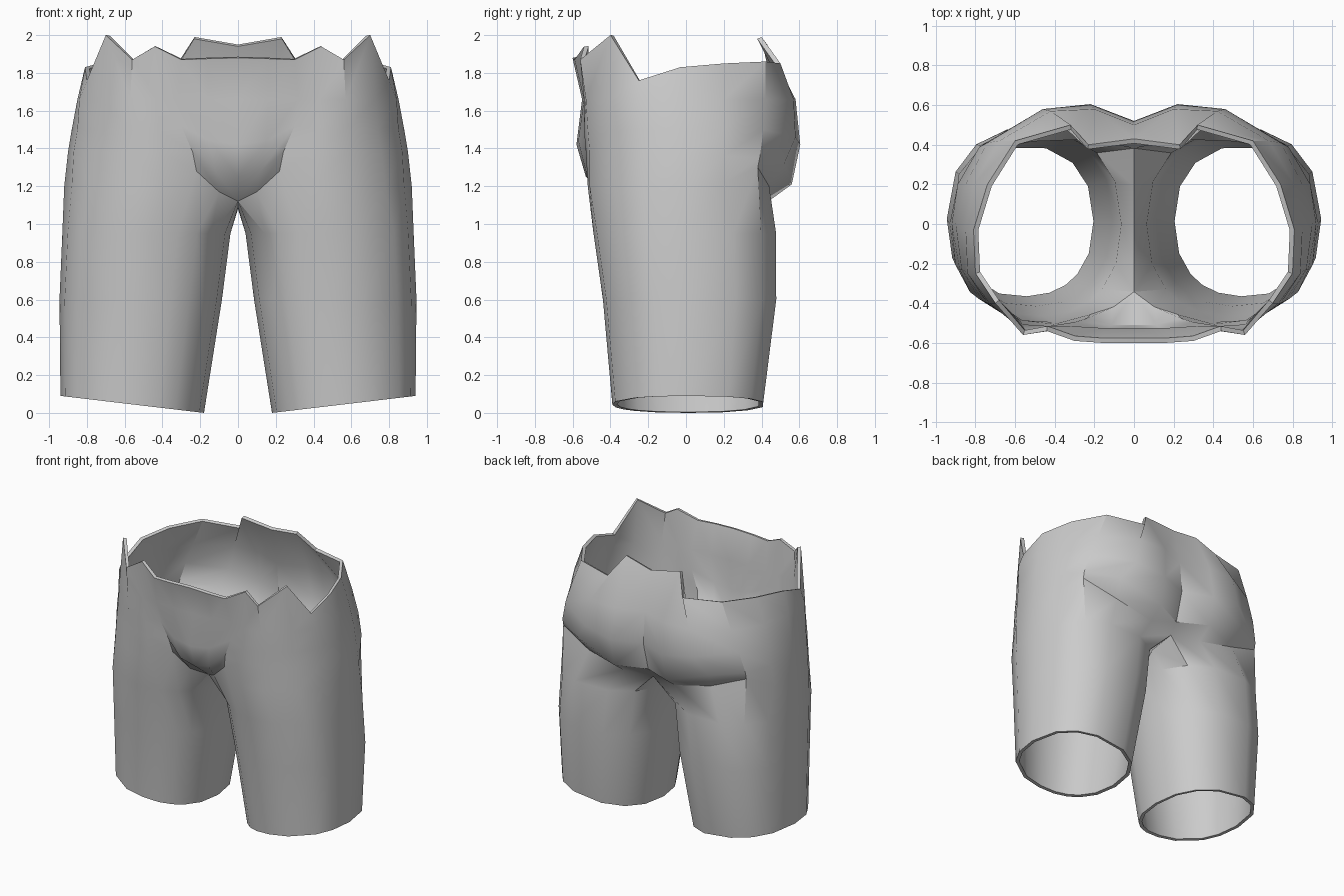
import bpy
import bmesh
from math import cos, sin, radians, copysign

# Remove the default cube only
cube = bpy.data.objects.get("Cube")
if cube:
    bpy.data.objects.remove(cube, do_unlink=True)


def make_material(name, value):
    mat = bpy.data.materials.new(name)
    colour = (value, value, value, 1.0)
    mat.use_nodes = True
    mat.diffuse_color = colour
    mat.node_tree.nodes["Principled BSDF"].inputs["Base Color"].default_value = colour
    return mat


# Columns run front centre, outer side, back centre, then the inner thigh
COLUMN_ANGLES = [222, 236, 251, 268, 287, 318, 338, 0, 28, 52, 76, 106, 132, 156, 180, 202]


def leg_ring(cx, rx, cy, ry, z, tilt=0.0):
    """Slightly squared oval around the thigh; tilt raises the outer side."""
    def squared(t):
        return copysign(abs(t) ** 0.88, t)
    ring = []
    for angle in COLUMN_ANGLES:
        a = radians(angle)
        u, v = squared(cos(a)), squared(sin(a))
        ring.append((cx + rx * u, cy + ry * v, z + tilt * (u + 1) / 2))
    return ring


# Legs, from the hem up
legs = [
    leg_ring(.56, .38, .015, .405, 0, .09),
    leg_ring(.515, .43, .025, .465, .6),
    leg_ring(.485, .445, .0, .49, .95),
]

# Leg tops: front fold, outer hip, crease under the seat, crotch seam
leg_top = [
    (0, -.36, 1.12), (.1, -.44, 1.17), (.22, -.48, 1.28), (.4, -.52, 1.2),
    (.57, -.51, 1.2), (.78, -.38, 1.2), (.88, -.23, 1.2), (.92, 0, 1.2),
    (.89, .2, 1.22), (.78, .38, 1.3), (.52, .44, 1.2), (.22, .45, 1.13),
    (0, .4, 1.12), (0, .2, 1.09), (0, 0, 1.08), (0, -.2, 1.09),
]

# Lower hip: front bulge and the overhanging bottom of the seat
lower_hip = [
    (0, -.53, 1.25), (.12, -.53, 1.28), (.24, -.5, 1.38), (.4, -.53, 1.38),
    (.57, -.51, 1.38), (.76, -.39, 1.38), (.87, -.23, 1.38), (.9, 0, 1.38),
    (.87, .2, 1.36), (.78, .39, 1.35), (.56, .52, 1.32), (.22, .56, 1.21),
    (0, .46, 1.2),
]

# Middle and upper hip
middle_hip = [
    (0, -.58, 1.42), (.15, -.57, 1.44), (.3, -.52, 1.52), (.42, -.54, 1.5),
    (.57, -.52, 1.5), (.74, -.4, 1.5), (.85, -.24, 1.5), (.88, -.02, 1.5),
    (.85, .2, 1.5), (.74, .41, 1.5), (.46, .58, 1.46), (.22, .605, 1.42),
    (0, .52, 1.42),
]
upper_hip = [(x, y, 1.66) for x, y in [
    (0, -.55), (.16, -.55), (.32, -.54), (.43, -.54), (.57, -.53), (.73, -.4),
    (.84, -.25), (.85, -.03), (.81, .2), (.68, .42), (.42, .57), (.2, .58),
    (0, .5),
]]

# Jagged waist edge with a raised flap at the back
waist = [
    (0, -.6, 1.88), (.16, -.6, 1.875), (.3, -.59, 1.87), (.44, -.54, 1.94),
    (.56, -.56, 1.87), (.7, -.4, 2.0), (.8, -.25, 1.76), (.81, -.03, 1.83),
    (.74, .2, 1.85), (.6, .42, 1.86), (.32, .5, 1.85), (.23, .4, 1.99),
    (0, .43, 1.95),
]

# Skin the rings: closed around each leg, open at the centre line above it
bm = bmesh.new()
rows = [[bm.verts.new(p) for p in ring]
        for ring in legs + [leg_top, lower_hip, middle_hip, upper_hip, waist]]
for low, high in zip(rows, rows[1:]):
    count = len(high)
    closed = count == len(COLUMN_ANGLES)
    for c in range(count if closed else count - 1):
        d = (c + 1) % count
        bm.faces.new((low[c], low[d], high[d], high[c]))
mesh = bpy.data.meshes.new("shorts")
bm.to_mesh(mesh)
bm.free()

shorts = bpy.data.objects.new("shorts", mesh)
bpy.context.collection.objects.link(shorts)
mesh.materials.append(make_material("plain grey cloth", .6))

# Mirror to the other leg and give the cloth an inward thickness
mirror = shorts.modifiers.new("mirror", 'MIRROR')
mirror.use_clip = True
mirror.merge_threshold = .001
solid = shorts.modifiers.new("cloth_thickness", 'SOLIDIFY')
solid.thickness = .025
solid.offset = -1

bpy.ops.object.select_all(action='DESELECT')
shorts.select_set(True)
bpy.context.view_layer.objects.active = shorts
for name in ("mirror", "cloth_thickness"):
    bpy.ops.object.modifier_apply(modifier=name)
bpy.ops.object.shade_smooth_by_angle(angle=radians(32))
